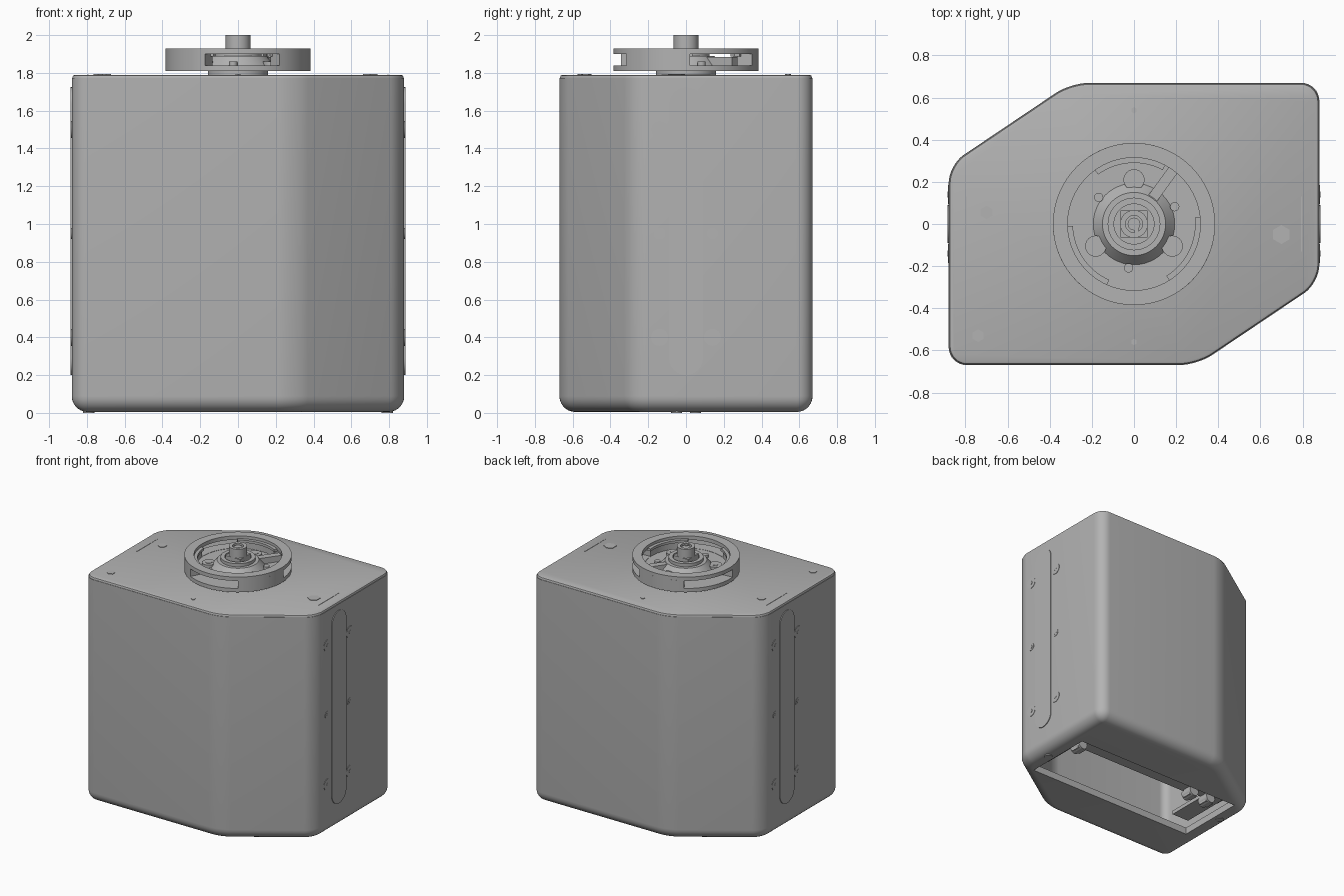
import bpy, bmesh, math
from mathutils import Matrix, Vector

cube = bpy.data.objects.get("Cube")
if cube:
    bpy.data.objects.remove(cube)


def make_material(name, value):
    mat = bpy.data.materials.new(name)
    colour = (value, value, value, 1)
    mat.use_nodes = True
    mat.diffuse_color = colour
    mat.node_tree.nodes["Principled BSDF"].inputs["Base Color"].default_value = colour
    return mat


grey = make_material("plain grey", 0.45)


def finish(bm, name):
    bmesh.ops.recalc_face_normals(bm, faces=bm.faces)
    mesh = bpy.data.meshes.new(name)
    bm.to_mesh(mesh)
    bm.free()
    mesh.materials.append(grey)
    obj = bpy.data.objects.new(name, mesh)
    bpy.context.collection.objects.link(obj)
    return obj


def smooth(obj, angle=35):
    bpy.ops.object.select_all(action='DESELECT')
    obj.select_set(True)
    bpy.context.view_layer.objects.active = obj
    bpy.ops.object.shade_smooth_by_angle(angle=math.radians(angle))


def cut(obj, cutter):
    mod = obj.modifiers.new("cut", 'BOOLEAN')
    mod.object = cutter
    mod.solver = 'EXACT'
    bpy.context.view_layer.objects.active = obj
    bpy.ops.object.modifier_apply(modifier=mod.name)
    bpy.data.objects.remove(cutter)


def box(name, centre, size):
    bm = bmesh.new()
    bmesh.ops.create_cube(bm, size=1)
    bmesh.ops.scale(bm, vec=size, verts=bm.verts)
    bmesh.ops.translate(bm, vec=centre, verts=bm.verts)
    return finish(bm, name)


def disc(name, centre, radius, depth, sides=32, axis='Z', top=None):
    bm = bmesh.new()
    bmesh.ops.create_cone(bm, cap_ends=True, segments=sides, radius1=radius,
                          radius2=radius if top is None else top, depth=depth)
    if axis != 'Z':
        turn = Matrix.Rotation(math.pi / 2, 3, 'Y' if axis == 'X' else 'X')
        bmesh.ops.rotate(bm, matrix=turn, verts=bm.verts)
    bmesh.ops.translate(bm, vec=centre, verts=bm.verts)
    obj = finish(bm, name)
    if sides > 8:
        smooth(obj)
    return obj


def ring(name, inner, outer, low, high, start=0, sweep=360, steps=64):
    """Annular sector with a rectangular section."""
    bm = bmesh.new()
    loops = []
    full = sweep == 360
    for i in range(steps if full else steps + 1):
        a = math.radians(start + sweep * i / steps)
        loops.append([bm.verts.new((r * math.cos(a), r * math.sin(a), z))
                      for r, z in ((inner, low), (outer, low), (outer, high), (inner, high))])
    for i in range(steps):
        a, b = loops[i], loops[(i + 1) % len(loops)]
        for k in range(4):
            bm.faces.new((a[k], a[(k + 1) % 4], b[(k + 1) % 4], b[k]))
    if not full:
        bm.faces.new(loops[0])
        bm.faces.new(loops[-1])
    obj = finish(bm, name)
    smooth(obj)
    return obj


OUTLINE = [(-.88, -.67), (.30, -.67), (.88, -.28), (.88, .67), (-.30, .67), (-.88, .28)]


def housing(name, low, high, inset, corner, bottom=0, top=0):
    """Six-sided prism with rounded corners and rims."""
    bm = bmesh.new()
    sx, sy = 1 - inset / .88, 1 - inset / .67
    base = bm.faces.new([bm.verts.new((x * sx, y * sy, low)) for x, y in OUTLINE])
    up = bmesh.ops.extrude_face_region(bm, geom=[base])["geom"]
    bmesh.ops.translate(bm, vec=(0, 0, high - low),
                        verts=[v for v in up if isinstance(v, bmesh.types.BMVert)])
    bmesh.ops.recalc_face_normals(bm, faces=bm.faces)
    upright = [e for e in bm.edges if abs(e.verts[0].co.z - e.verts[1].co.z) > .001]
    bmesh.ops.bevel(bm, geom=upright, offset=corner, segments=8, profile=.5, affect='EDGES')
    for z, width in ((low, bottom), (high, top)):
        if width:
            rim = [e for e in bm.edges if all(abs(v.co.z - z) < 1e-4 for v in e.verts)]
            bmesh.ops.bevel(bm, geom=rim, offset=width, segments=7 if width > .05 else 2,
                            profile=.5, affect='EDGES')
    return finish(bm, name)


# Hollow housing with a slot in the underside
body = housing("body", .005, 1.772, 0, .085, bottom=.084)
cut(body, housing("cavity_cutter", .06, 1.70, .06, .06))
cut(body, box("slot_cutter", (0, 0, 0), (1.48, .56, .2)))
smooth(body)
lid = housing("lid", 1.772, 1.79, .003, .085, top=.014)
smooth(lid, 25)

# Raised strips and screws on both ends
for side, label in ((1, "left"), (-1, "right")):
    bm = bmesh.new()
    pts = []
    for zc, start in ((1.635, 0), (.29, math.pi)):
        for i in range(13):
            a = start + math.pi * i / 12
            pts.append((side * .875, .09 * math.cos(a), zc + .09 * math.sin(a)))
    face = bm.faces.new([bm.verts.new(p) for p in pts])
    up = bmesh.ops.extrude_face_region(bm, geom=[face])["geom"]
    bmesh.ops.translate(bm, vec=(side * .011, 0, 0),
                        verts=[v for v in up if isinstance(v, bmesh.types.BMVert)])
    smooth(finish(bm, label + "_strip"))
    for y in (-.14, .14):
        for z in (.40, .95, 1.50):
            disc(label + "_screw", (side * .88, y, z), .045 if z != .95 else .03, .006, 24, 'X')
            disc(label + "_screw_socket", (side * .882, y, z), .015, .006, 6, 'X')
    box(label + "_lid_rib", (side * .795, 0, 1.790), (.006, .26, .004))
    disc(label + "_foot_screw", (side * .79, -side * .05, .006), .03, .012, 16)

# Lid fasteners
for x, y, r in ((-.70, .055, .032), (.70, -.05, .045), (-.74, -.53, .03), (0, -.56, .015), (0, .54, .015)):
    disc("lid_screw", (x, y, 1.791), r, .006, 6)

# Turntable: floor, lower and upper rims, posts between the windows
disc("wheel_collar", (0, 0, 1.80), .16, .03)
disc("wheel_floor", (0, 0, 1.825), .375, .026, 64)
ring("lower_rim", .30, .385, 1.81, 1.84)
ring("upper_rim", .315, .385, 1.90, 1.93)
for k in range(3):
    middle = 34 + 120 * k
    ring("rim_post", .30, .385, 1.838, 1.902, middle + 31, 58, 16)
    ring("rim_ledge", .29, .32, 1.888, 1.908, middle + 28, 64, 16)
    a = math.radians(90 + 120 * k)
    spot = Vector((.21 * math.cos(a), .21 * math.sin(a), 1.845))
    disc("wheel_screw", spot, .05, .03, 24)
    disc("wheel_screw_socket", spot + Vector((0, 0, .015)), .025, .006, 6)
    a += math.radians(-67)
    disc("wheel_pin", (.21 * math.cos(a), .21 * math.sin(a), 1.845), .022, .03, 16)

# Radial spoke
spoke = box("wheel_spoke", (.215, 0, 1.86), (.21, .05, .05))
spoke.rotation_euler.z = math.radians(54)

# Central hub and shaft
disc("hub_base", (0, 0, 1.86), .20, .06, 48, top=.15)
ring("hub_rim", .095, .125, 1.88, 1.915, steps=48)
box("hub_block", (0, 0, 1.90), (.13, .13, .06))
ring("shaft", .04, .066, 1.90, 2.0, steps=32)
disc("shaft_core", (0, 0, 1.945), .03, .09, 16)
key = box("shaft_key", (.012, -.035, 1.96), (.02, .05, .07))

# Mechanism seen through the underside slot
box("rail_plate", (0, .16, .13), (1.5, .17, .03))
box("inner_rail", (0, .06, .16), (1.1, .03, .08))
box("cross_plate", (-.66, .0, .12), (.15, .5, .03))
box("cross_plate", (.68, .0, .12), (.11, .5, .03))
for x in (-.62, -.46, .62):
    box("bracket", (x, .10, .09), (.07, .07, .08))
    disc("roller", (x, .10, .085), .04, .10, 20, 'Y')
